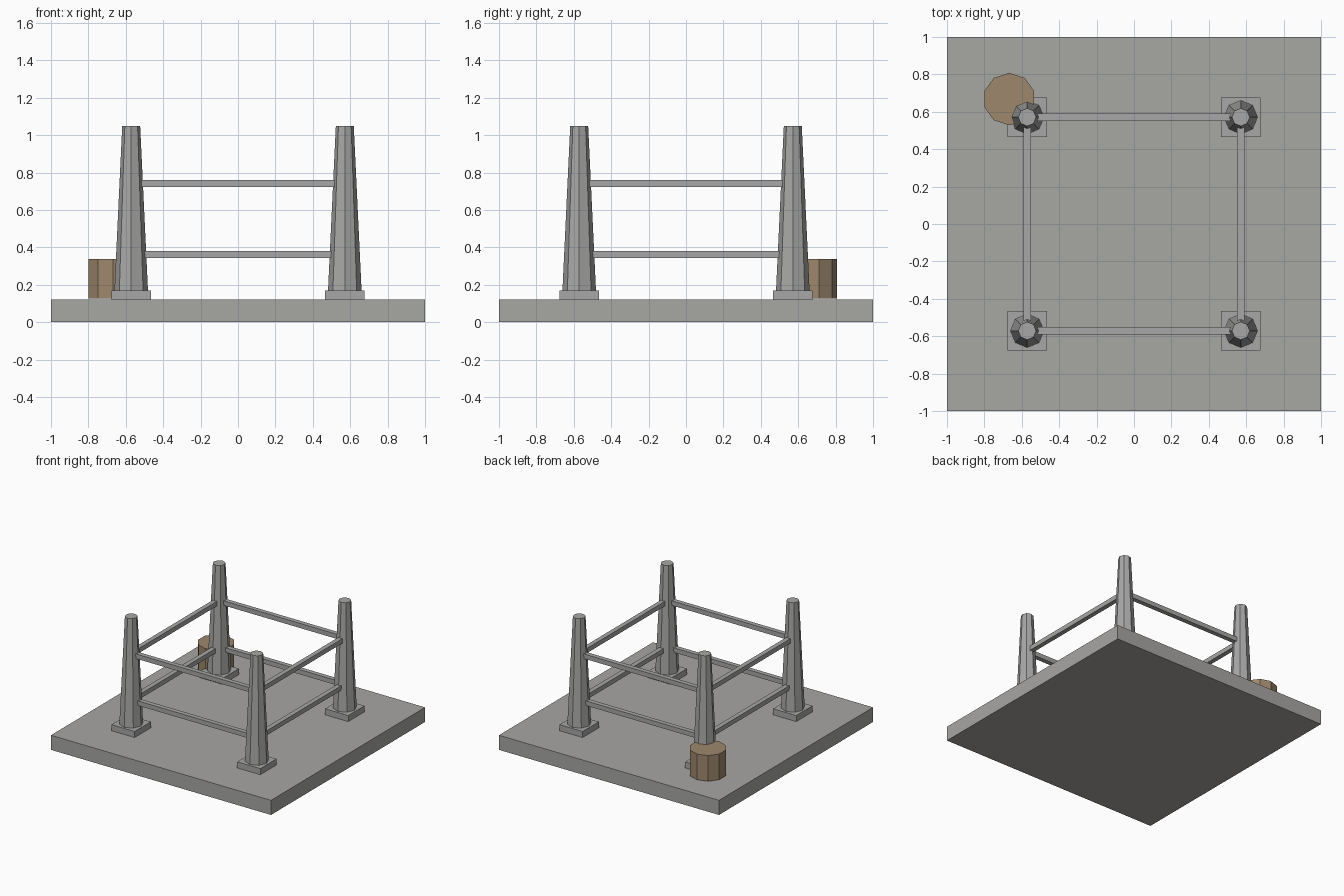
import bpy
import math

if "Cube" in bpy.data.objects:
    bpy.data.objects.remove(bpy.data.objects["Cube"])


def material(name, rgb):
    m = bpy.data.materials.new(name)
    m.diffuse_color = (*rgb, 1)
    m.use_nodes = True
    m.node_tree.nodes["Principled BSDF"].inputs["Base Color"].default_value = m.diffuse_color
    return m


STONE = material("stone grey", (0.39, 0.385, 0.37))
STEEL = material("steel grey", (0.39, 0.39, 0.385))
WOOD = material("barrel brown", (0.34, 0.245, 0.15))


def finish(name, mat):
    ob = bpy.context.object
    ob.name = name
    ob.data.materials.append(mat)
    return ob


def box(name, size, center, mat):
    bpy.ops.mesh.primitive_cube_add(size=1, location=center)
    ob = finish(name, mat)
    ob.scale = size
    bpy.ops.object.transform_apply(location=False, rotation=False, scale=True)
    return ob


def frustum(name, sides, r1, r2, z1, z2, x, y, mat):
    bpy.ops.mesh.primitive_cone_add(vertices=sides, radius1=r1, radius2=r2,
                                    depth=z2 - z1, location=(x, y, (z1 + z2) / 2))
    return finish(name, mat)


P = 0.571  # post distance from centre

# Ground slab
box("base_slab", (2, 2, 0.12), (0, 0, 0.06), STONE)

# Tapered posts on square footings
for sx in (-1, 1):
    for sy in (-1, 1):
        box("post_footing", (0.21, 0.21, 0.05), (sx * P, sy * P, 0.145), STEEL)
        frustum("post", 8, 0.092, 0.048, 0.12, 1.05, sx * P, sy * P, STEEL)

# Two levels of rails on all four sides
for z in (0.361, 0.742):
    for s in (-1, 1):
        box("rail_across", (2 * P, 0.038, 0.038), (0, s * P, z), STEEL)
        box("rail_along", (0.038, 2 * P, 0.038), (s * P, 0, z), STEEL)

# Barrel by the back left post
frustum("barrel", 10, 0.14, 0.14, 0.126, 0.337, -0.667, 0.668, WOOD)
